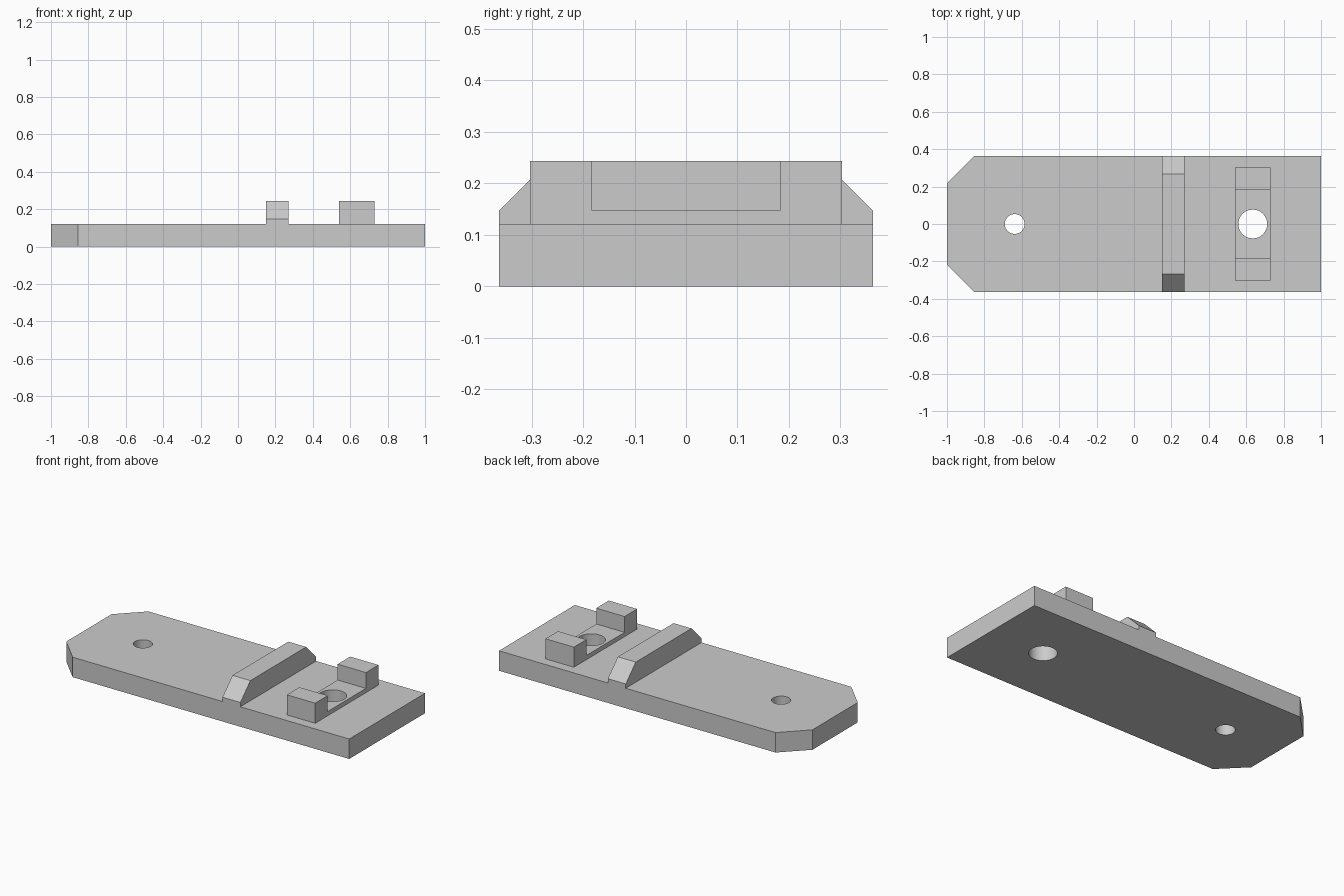
import bpy
import bmesh
from mathutils import Matrix, Vector

cube = bpy.data.objects.get("Cube")
if cube:
    bpy.data.objects.remove(cube, do_unlink=True)

# Main dimensions
HALF_WIDTH = 0.363
PLATE_TOP = 0.121
STEP = 0.147
TOP = 0.243

grey = bpy.data.materials.new("grey")
grey.use_nodes = True
colour = (0.6, 0.6, 0.6, 1)
grey.diffuse_color = colour
grey.node_tree.nodes["Principled BSDF"].inputs["Base Color"].default_value = colour


def add_object(name, bm):
    bmesh.ops.recalc_face_normals(bm, faces=bm.faces[:])
    mesh = bpy.data.meshes.new(name)
    bm.to_mesh(mesh)
    bm.free()
    mesh.materials.append(grey)
    obj = bpy.data.objects.new(name, mesh)
    bpy.context.collection.objects.link(obj)
    return obj


def extrude(name, points, direction):
    """Sweep a flat outline along a vector into a solid."""
    bm = bmesh.new()
    face = bm.faces.new([bm.verts.new(p) for p in points])
    result = bmesh.ops.extrude_face_region(bm, geom=[face], use_keep_orig=True)
    moved = [v for v in result["geom"] if isinstance(v, bmesh.types.BMVert)]
    bmesh.ops.translate(bm, verts=moved, vec=Vector(direction))
    return add_object(name, bm)


def mirrored(half):
    """Complete a profile by reflecting it across y = 0."""
    return half + [(a, -b) for a, b in reversed(half)]


def drill(obj, x, radius):
    """Cut a vertical round hole through an object."""
    bm = bmesh.new()
    bmesh.ops.create_cone(bm, cap_ends=True, segments=64, radius1=radius,
                          radius2=radius, depth=1, matrix=Matrix.Translation((x, 0, 0)))
    cutter = add_object("hole_cutter", bm)
    cutter.hide_render = True
    mod = obj.modifiers.new("hole", "BOOLEAN")
    mod.operation = "DIFFERENCE"
    mod.solver = "EXACT"
    mod.object = cutter
    bpy.context.view_layer.objects.active = obj
    bpy.ops.object.modifier_apply(modifier=mod.name)
    bpy.data.objects.remove(cutter, do_unlink=True)


# Base plate with two clipped corners
outline = mirrored([(1, HALF_WIDTH), (-0.855, HALF_WIDTH), (-1, 0.217)])
plate = extrude("base_plate", [(x, y, 0) for x, y in outline], (0, 0, PLATE_TOP))

# Cross rib with sloping ends
rib_profile = mirrored([(PLATE_TOP, HALF_WIDTH), (STEP, HALF_WIDTH), (TOP, 0.267)])
rib = extrude("cross_rib", [(0.15, y, z) for z, y in rib_profile], (0.12, 0, 0))

# Notched saddle around the large hole
saddle_profile = mirrored([(PLATE_TOP, 0.303), (TOP, 0.303), (TOP, 0.183), (STEP, 0.183)])
saddle = extrude("notched_saddle", [(0.54, y, z) for z, y in saddle_profile], (0.19, 0, 0))

# Through holes
drill(plate, -0.638, 0.053)
for part in (plate, saddle):
    drill(part, 0.635, 0.077)

# Smooth hole walls, sharp edges elsewhere
bpy.ops.object.select_all(action="DESELECT")
for part in (plate, rib, saddle):
    part.select_set(True)
bpy.context.view_layer.objects.active = plate
bpy.ops.object.shade_smooth_by_angle()
